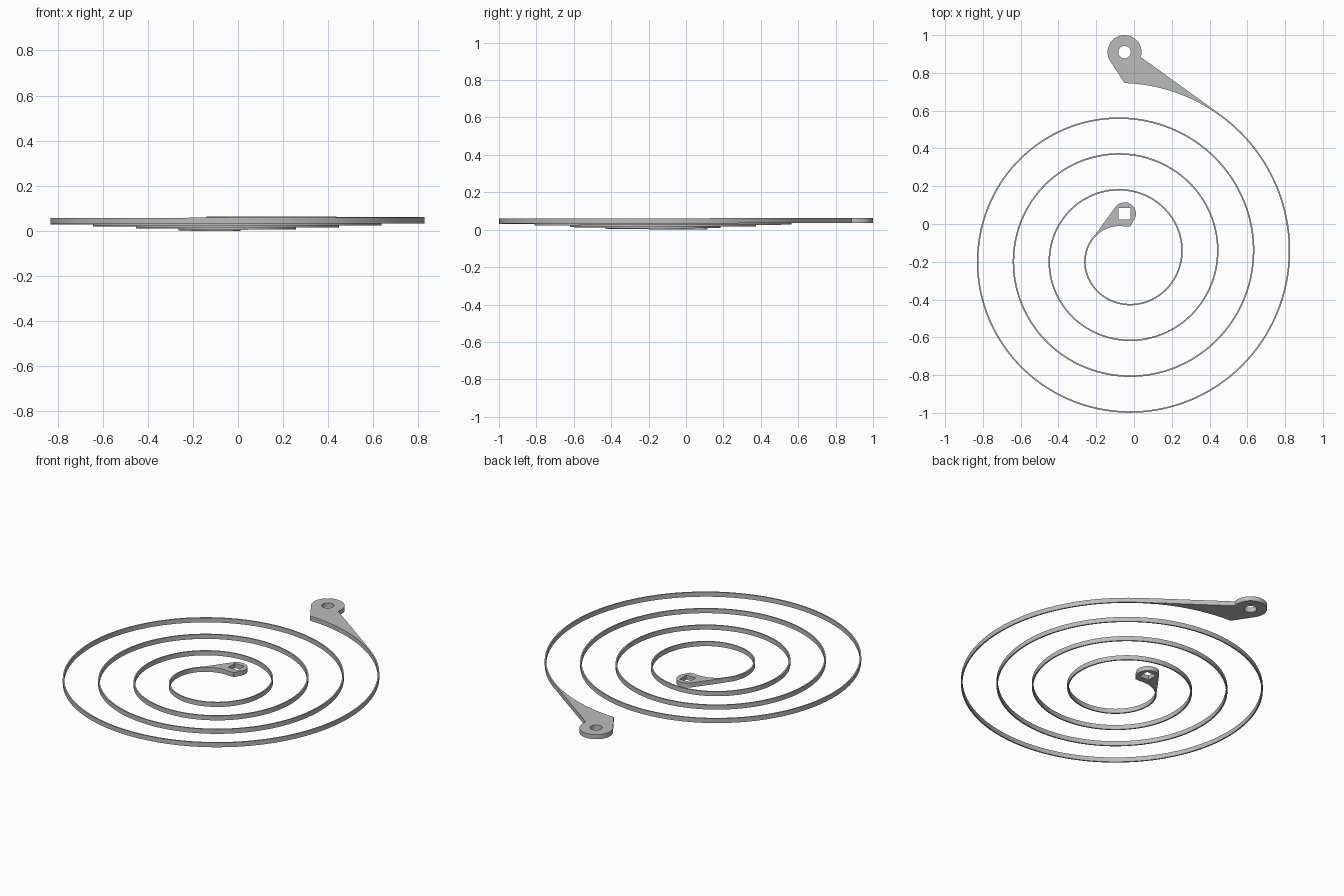
import bpy, bmesh
from math import radians, cos, sin

CX, CY = -0.05, -0.17      # spiral centre
WIDTH, HEIGHT = 0.008, 0.027
PITCH, RISE = 0.19, 0.009  # growth and climb per turn
TURNS = 4

cube = bpy.data.objects.get("Cube")
if cube:
    bpy.data.objects.remove(cube, do_unlink=True)

grey = bpy.data.materials.new("plain grey")
grey.use_nodes = True
colour = (0.5, 0.5, 0.5, 1)
grey.diffuse_color = colour
grey.node_tree.nodes["Principled BSDF"].inputs["Base Color"].default_value = colour


def spiral(turn, offset=0.0):
    """Point on the spiral; turn 0 and TURNS both lie straight above the centre."""
    r = 0.16 + PITCH * turn + offset
    a = radians(90 + 360 * turn)
    return CX + r * cos(a), CY + r * sin(a)


def spiral_edge(start, end, offset, steps=24):
    return [spiral(start + (end - start) * i / steps, offset) for i in range(steps + 1)]


def arc(x, y, r, start, end, steps=40):
    angles = [radians(start + (end - start) * i / steps) for i in range(steps + 1)]
    return [(x + r * cos(a), y + r * sin(a)) for a in angles]


def finish(obj):
    obj.data.materials.clear()
    obj.data.materials.append(grey)
    bpy.ops.object.select_all(action='DESELECT')
    obj.select_set(True)
    bpy.context.view_layer.objects.active = obj
    bpy.ops.object.shade_smooth_by_angle(angle=radians(30))


def plate(name, outline, hole, z):
    """Flat plate with a hole, made from a filled and extruded outline."""
    curve = bpy.data.curves.new(name, 'CURVE')
    curve.dimensions = '2D'
    curve.fill_mode = 'BOTH'
    curve.extrude = HEIGHT / 2
    for points in (outline, hole):
        spline = curve.splines.new('POLY')
        spline.points.add(len(points) - 1)
        for p, (x, y) in zip(spline.points, points):
            p.co = (x, y, 0, 1)
        spline.use_cyclic_u = True
    temp = bpy.data.objects.new(name + "_outline", curve)
    bpy.context.collection.objects.link(temp)
    bpy.context.view_layer.update()
    graph = bpy.context.evaluated_depsgraph_get()
    mesh = bpy.data.meshes.new_from_object(temp.evaluated_get(graph))
    bpy.data.objects.remove(temp, do_unlink=True)
    bm = bmesh.new()
    bm.from_mesh(mesh)
    bmesh.ops.remove_doubles(bm, verts=bm.verts, dist=0.00001)
    bmesh.ops.translate(bm, verts=bm.verts, vec=(0, 0, z + HEIGHT / 2))
    bmesh.ops.recalc_face_normals(bm, faces=bm.faces)
    bm.to_mesh(mesh)
    bm.free()
    obj = bpy.data.objects.new(name, mesh)
    bpy.context.collection.objects.link(obj)
    finish(obj)


# Climbing spiral band
FIRST, LAST, STEPS = 0.14, 3.92, 480
bm = bmesh.new()
rings = []
for i in range(STEPS + 1):
    turn = FIRST + (LAST - FIRST) * i / STEPS
    z = RISE * turn
    section = [(-1, 0), (1, 0), (1, HEIGHT), (-1, HEIGHT)]
    rings.append([bm.verts.new((*spiral(turn, s * WIDTH / 2), z + h)) for s, h in section])
for a, b in zip(rings, rings[1:]):
    for k in range(4):
        n = (k + 1) % 4
        bm.faces.new((a[k], a[n], b[n], b[k]))
bm.faces.new(rings[0])
bm.faces.new(rings[-1])
bmesh.ops.recalc_face_normals(bm, faces=bm.faces)
mesh = bpy.data.meshes.new("spiral_band")
bm.to_mesh(mesh)
bm.free()
band = bpy.data.objects.new("spiral_band", mesh)
bpy.context.collection.objects.link(band)
finish(band)

# Inner tab with a square hole
HALF = WIDTH / 2
x, y = -0.05, 0.055
inner = arc(x, y, 0.06, -25, 149)
inner += [spiral(0.15, HALF)] + spiral_edge(0.15, 0, -HALF)
inner += [(-0.02, -0.013)]
s = 0.031
plate("inner_tab", inner,
      [(x - s, y - s), (x + s, y - s), (x + s, y + s), (x - s, y + s)], 0)

# Outer tab with a round hole
x, y = -0.05, 0.91
outer = arc(x, y, 0.09, -17, 208)
outer += spiral_edge(TURNS, 3.91, -HALF) + [spiral(3.91, HALF)]
plate("outer_tab", outer, arc(x, y, 0.033, 0, 350, 35), RISE * TURNS)
